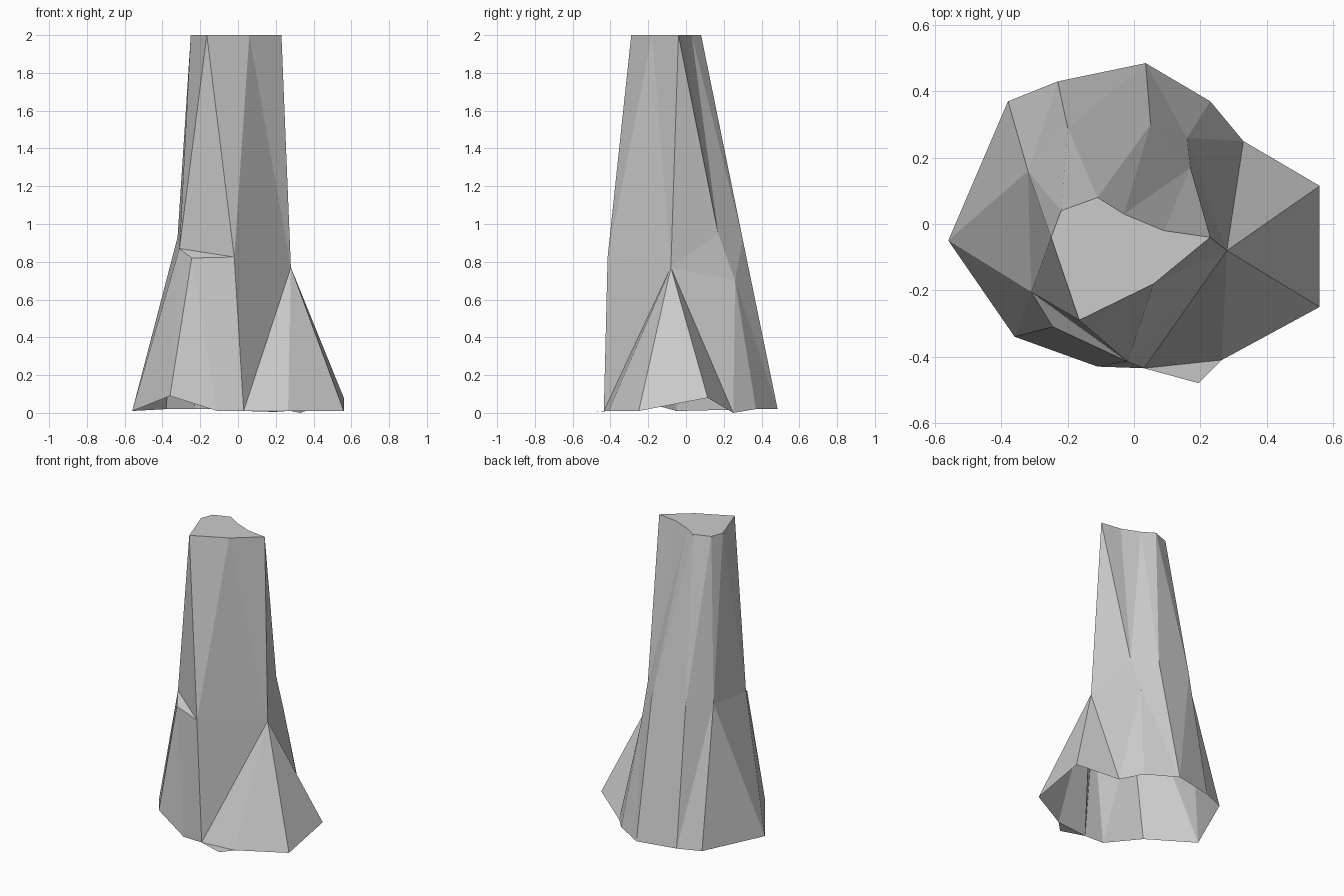
import bpy, bmesh

if "Cube" in bpy.data.objects:
    bpy.data.objects.remove(bpy.data.objects["Cube"])

bm = bmesh.new()


def ring(points):
    return [bm.verts.new(p) for p in points]


def stitch(lower, upper, steps):
    """Triangulate between two closed rings; each step advances Lower or Upper."""
    i = j = 0
    for s in steps:
        a, b = lower[i % len(lower)], upper[j % len(upper)]
        if s == "L":
            i += 1
            bm.faces.new((a, lower[i % len(lower)], b))
        else:
            j += 1
            bm.faces.new((a, upper[j % len(upper)], b))


# Flared, open root edge
base = ring([(.03, -.435, .01), (.265, -.41, .01), (.56, -.25, .01), (.56, .115, .08),
             (.33, .25, 0), (.23, .37, .02), (.035, .485, .02), (-.23, .43, .02),
             (-.38, .37, .02), (-.56, -.05, .01), (-.36, -.34, .09), (-.11, -.43, .01)])

# Uneven shoulder where roots meet the trunk
mid = ring([(-.02, -.415, .825), (.28, -.08, .77), (.16, .26, .7), (.05, .3, .92),
            (-.2, .29, .93), (-.32, .16, .93), (-.31, -.205, .87), (-.245, -.31, .82)])
notch = bm.verts.new((.17, .17, .95))

# Cut top
top = ring([(x, y, 2) for x, y in [(.06, -.18), (.23, -.04), (.09, -.02), (-.03, .03),
                                   (-.11, .08), (-.22, .04), (-.25, -.04), (-.165, -.29)]])

# Roots, shoulder ledges, trunk and cap
stitch(base, mid, "ULLLLULLUULULLULULUL")
bm.faces.new((mid[1], mid[2], notch))
bm.faces.new((mid[2], mid[3], notch))
bm.faces.new((mid[6], mid[7], mid[0]))
stitch(mid[:2] + [notch] + mid[3:7], top, "LULUULULULULULU")
bm.faces.new(top)

# Small flat root tip lying on the ground
tip = bm.verts.new((.195, -.48, .005))
bm.faces.new((base[0], tip, base[1]))

mesh = bpy.data.meshes.new("tree_stump")
bm.to_mesh(mesh)
bm.free()
bpy.context.collection.objects.link(bpy.data.objects.new("tree_stump", mesh))
